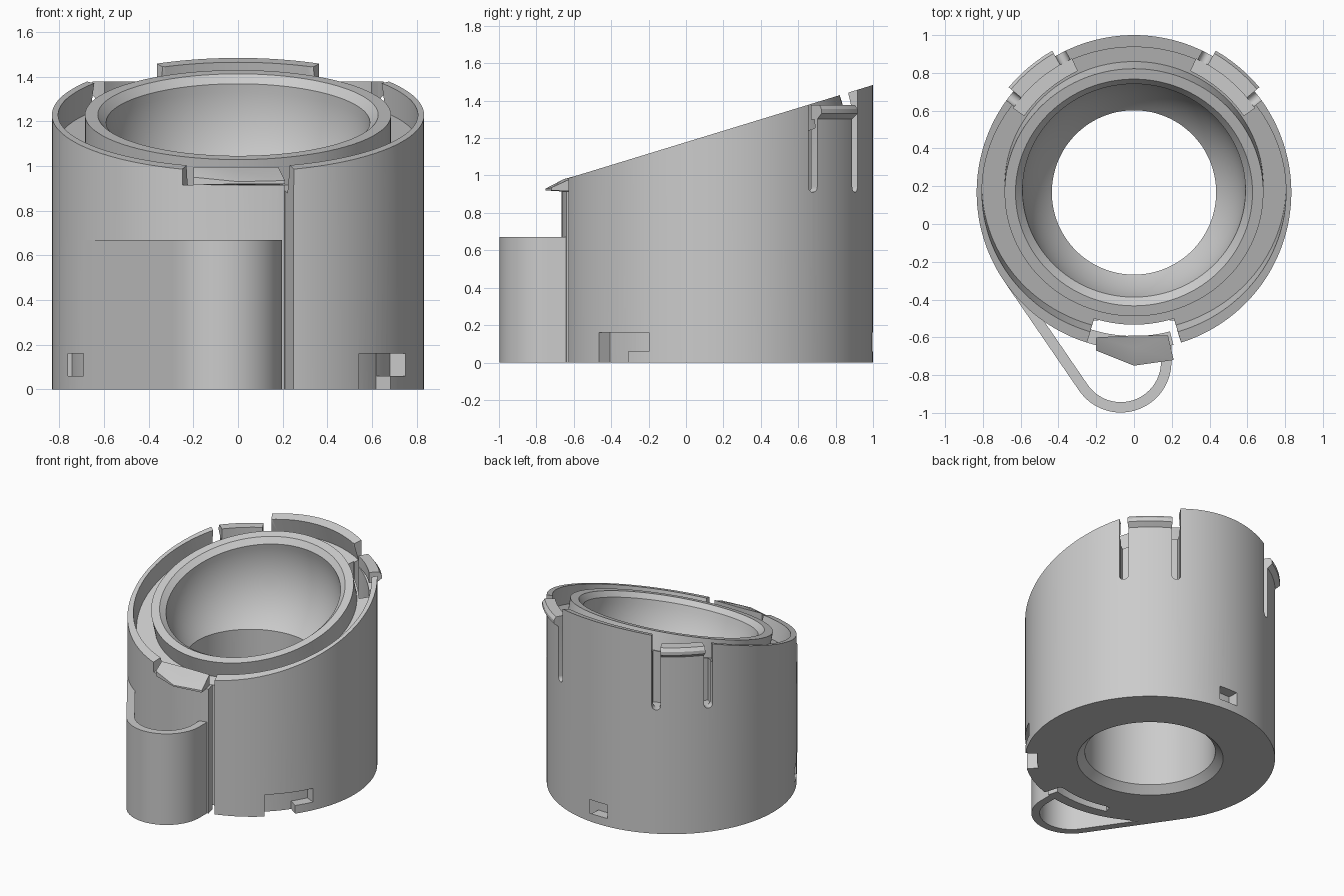
import bpy, bmesh, math
from mathutils import Matrix, Vector

if "Cube" in bpy.data.objects:
    bpy.data.objects.remove(bpy.data.objects["Cube"])

CY, R, TILT = 0.167, 0.833, math.radians(17)
AXIS = Matrix.Translation((0, CY, 0))
TILTED = Matrix.Translation((0, CY, 1.229)) @ Matrix.Rotation(TILT, 4, 'X')

grey = bpy.data.materials.new("plain grey")
grey.diffuse_color = (0.6, 0.6, 0.6, 1)
grey.use_nodes = True
grey.node_tree.nodes["Principled BSDF"].inputs["Base Color"].default_value = grey.diffuse_color


def finish(name, bm, mat=Matrix()):
    bmesh.ops.remove_doubles(bm, verts=bm.verts, dist=1e-5)
    bmesh.ops.recalc_face_normals(bm, faces=bm.faces)
    if bm.calc_volume(signed=True) < 0:
        bmesh.ops.reverse_faces(bm, faces=bm.faces)
    bm.transform(mat)
    me = bpy.data.meshes.new(name)
    bm.to_mesh(me)
    bm.free()
    me.materials.append(grey)
    ob = bpy.data.objects.new(name, me)
    bpy.context.collection.objects.link(ob)
    return ob


def lathe(name, profile, a0=0, a1=360, mat=AXIS):
    """Revolve a closed (radius, height) profile between two angles in degrees."""
    full = a1 - a0 >= 360
    n = 144 if full else max(3, round((a1 - a0) / 2.5))
    bm = bmesh.new()
    rings = []
    for i in range(n if full else n + 1):
        a = math.radians(a0 + (a1 - a0) * i / n)
        rings.append([bm.verts.new((r * math.cos(a), r * math.sin(a), z)) for r, z in profile])
    k = len(profile)
    for i in range(n):
        p, q = rings[i], rings[(i + 1) % len(rings)]
        for j in range(k):
            m = (j + 1) % k
            if profile[j][0] or profile[m][0]:      # nothing to span along the axis
                bm.faces.new((p[j], q[j], q[m], p[m]))
    if not full:
        bm.faces.new(rings[0])
        bm.faces.new(rings[-1][::-1])
    return finish(name, bm, mat)


def sector(r0, r1, z0, z1, a0, a1):
    return lathe("cutter", [(r0, z0), (r1, z0), (r1, z1), (r0, z1)], a0, a1)


def prism(name, pts, z0, z1, mat=Matrix()):
    bm = bmesh.new()
    lo = [bm.verts.new((x, y, z0)) for x, y in pts]
    hi = [bm.verts.new((x, y, z1)) for x, y in pts]
    bm.faces.new(lo[::-1])
    bm.faces.new(hi)
    for i in range(len(pts)):
        j = (i + 1) % len(pts)
        bm.faces.new((lo[i], lo[j], hi[j], hi[i]))
    return finish(name, bm, mat)


def cut(target, cutter):
    m = target.modifiers.new("cut", 'BOOLEAN')
    m.operation, m.solver, m.object = 'DIFFERENCE', 'EXACT', cutter
    bpy.context.view_layer.objects.active = target
    bpy.ops.object.modifier_apply(modifier=m.name)
    bpy.data.objects.remove(cutter)


# Main body: thick tube with a chamfered bore, trimmed by the sloping plane
body = lathe("body", [(0.487, 0), (R, 0), (R, 1.7), (0.435, 1.7), (0.435, 0.05)])
cut(body, prism("cutter", [(-2, -2), (2, -2), (2, 2), (-2, 2)], 0, 2, TILTED))

# Groove between rim and inner ring
cut(body, lathe("cutter", [(0.685, -0.13), (0.805, -0.13), (0.805, 0.2), (0.685, 0.2)], mat=TILTED))

# Round bowl with chamfered mouth
bowl = [(0, 0.1), (0.665, 0.1), (0.665, 0.035), (0.59, -0.035)]
bowl += [(0.59 * math.cos(t), -0.035 - 0.59 * math.sin(t))
         for t in (math.pi / 2 * i / 24 for i in range(1, 24))] + [(0, -0.625)]
cut(body, lathe("cutter", bowl, mat=TILTED))

# Front spring strip: slit behind it, free right end, lowered top
cut(body, sector(0.70, 0.76, -0.1, 2, -107.5, -72.5))
cut(body, sector(0.73, 0.90, -0.1, 2, -75.5, -72.6))
cut(body, sector(0.72, 0.91, 0.915, 2.1, -107.4, -72.55))

# Three L-shaped locking notches at the base
for k in range(3):
    a = 120 * k
    cut(body, sector(0.755, 0.9, -0.1, 0.16, a - 49.4, a - 35))
    cut(body, sector(0.757, 0.91, 0.06, 0.16, a - 36, a - 26))

# Two rear snap tabs: channel behind, round-bottomed slots each side, lip on top
slot_shape = [(-0.03, 1.2), (0.03, 1.2)] + [
    (0.03 * math.cos(t), -0.03 * math.sin(t)) for t in (math.pi * i / 10 for i in range(11))]
for side, c in (("right", 50), ("left", 130)):
    cut(body, sector(0.71, 0.78, 0.91, 2, c - 15, c + 15))
    cut(body, sector(0.74, 0.9, 1.375, 2.1, c - 14, c + 14))
    for d in (-12.1, 12.1):
        # slot outline stands upright and is pushed outwards along the radius
        place = AXIS @ Matrix.Rotation(math.radians(c + d), 4, 'Z') @ Matrix(
            ((0, 0, 1, 0), (1, 0, 0, 0), (0, 1, 0, 0.94), (0, 0, 0, 1)))
        cut(body, prism("cutter", slot_shape, 0.74, 0.95, place))
    lip = [(0.78, 1.30), (0.83, 1.30), (0.866, 1.33), (0.866, 1.355), (0.85, 1.378), (0.78, 1.378)]
    lathe(side + "_tab_lip", lip, c - 10, c + 10)

# Wedge-shaped catch on top of the front strip
bm = bmesh.new()
for x, y, z in [(-0.2, -0.6, 0.915), (-0.2, -0.67, 0.915), (0, -0.75, 0.92), (0.21, -0.72, 0.92),
                (0.18, -0.59, 0.915), (-0.2, -0.67, 0.95), (0, -0.75, 0.93), (0.21, -0.72, 0.935),
                (-0.2, -0.6, 0.995), (0.18, -0.59, 0.995), (0, -0.655, 0.98), (0, -0.59, 0.995)]:
    bm.verts.new((x, y, z))
bmesh.ops.convex_hull(bm, input=bm.verts)
bmesh.ops.delete(bm, geom=[v for v in bm.verts if not v.link_faces], context='VERTS')
finish("front_catch", bm)

# Looped spring band: leaves the body on a tangent, turns round and joins the strip
lc, ta = Vector((-0.07, -0.73)), math.radians(214.6)
normal = Vector((math.cos(ta), math.sin(ta)))


def band_side(off):
    pts = [Vector((0, CY)) + normal * (R - off)]
    for i in range(33):
        a = ta + (2 * math.pi - ta) * i / 32
        pts.append(lc + Vector((math.cos(a), math.sin(a))) * (0.268 - off))
    pts.append(Vector((0.198 - off, -0.62)))
    return pts


prism("spring_loop", [tuple(p) for p in band_side(0) + band_side(0.055)[::-1]], 0, 0.67)

# Smooth curved faces, crisp edges
bpy.ops.object.select_all(action='DESELECT')
for ob in bpy.context.scene.objects:
    ob.select_set(True)
bpy.context.view_layer.objects.active = body
bpy.ops.object.shade_smooth_by_angle(angle=math.radians(25))
